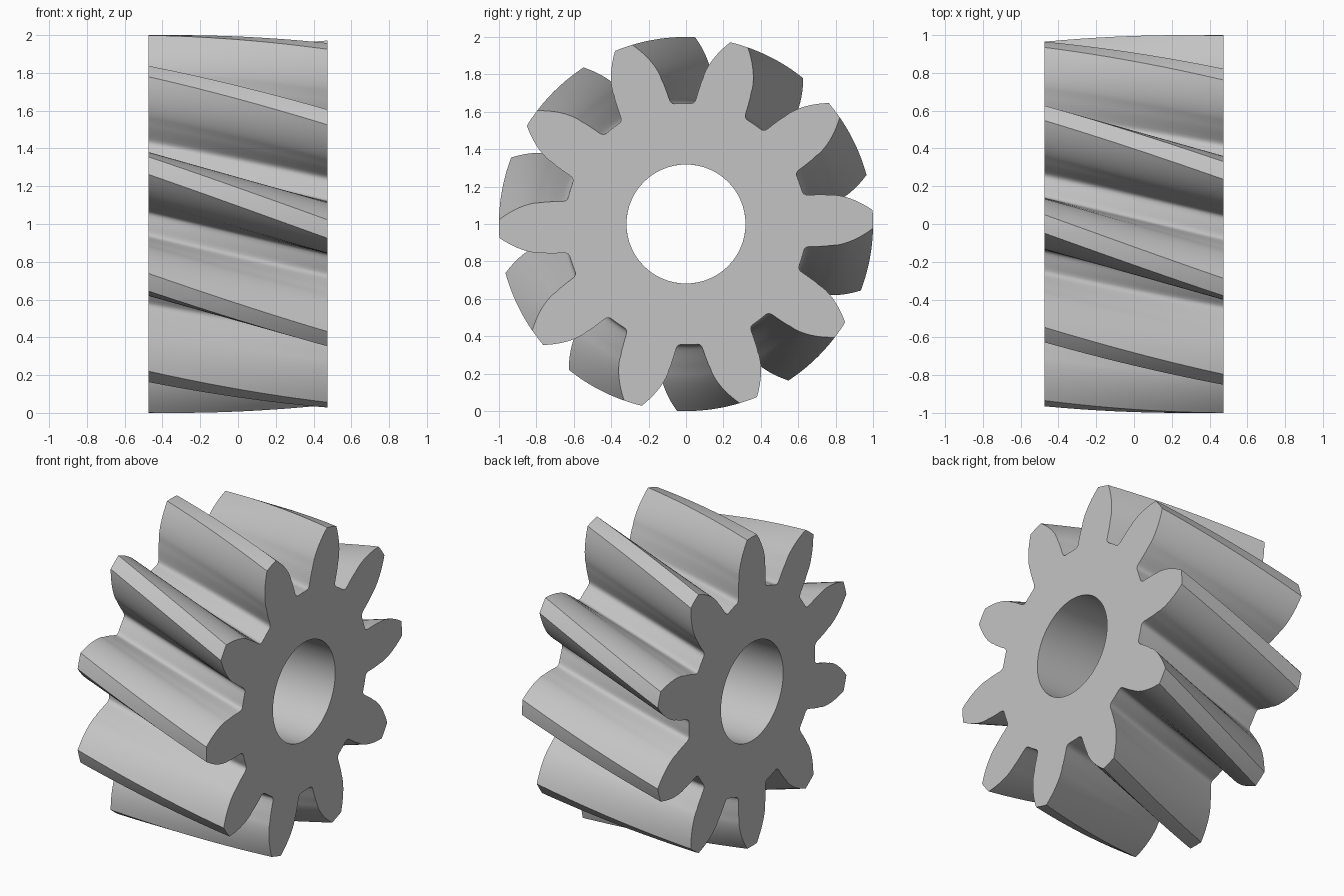
import bpy, bmesh, math

cube = bpy.data.objects.get("Cube")
if cube:
    bpy.data.objects.remove(cube, do_unlink=True)

TEETH = 10
HALF_LENGTH = 0.473
TWIST = math.radians(19.5)
START = math.radians(18)
TIP, PITCH, BORE = 1.0, 0.8333, 0.318
BASE = PITCH * math.cos(math.radians(20))
SLICES = 32


def involute(r):
    a = math.acos(min(1, BASE / r))
    return math.tan(a) - a


def half_angle(r):
    """Half of the tooth's angular thickness on the involute flank."""
    return math.pi / (2 * TEETH) + involute(PITCH) - involute(r)


# Half tooth profile (radius, angle from tooth centre): root fillet, flank, tip
half = [(r, math.radians(a)) for r, a in
        [(0.645, 16.6), (0.645, 15.2), (0.646, 13.8), (0.65, 12.9), (0.66, 12.2),
         (0.675, 11.8), (0.70, 11.4), (0.73, 10.9), (0.76, 10.4)]]
for i in range(11):
    r = BASE + (TIP - BASE) * i / 10
    half.append((r, half_angle(r)))
half.append((TIP, half_angle(TIP) / 2))

tooth = [(0.645, -math.pi / TEETH)] + [(r, -a) for r, a in half]
tooth += [(TIP, 0)] + half[::-1]
profile = [(r, a + 2 * math.pi * k / TEETH) for k in range(TEETH) for r, a in tooth]

# Sweep the toothed rim and the bore along x with a steady twist
bm = bmesh.new()


def ring(points, x, turn):
    return [bm.verts.new((x, r * math.cos(a + turn), 1 + r * math.sin(a + turn)))
            for r, a in points]


def bridge(a, b):
    n = len(a)
    for i in range(n):
        j = (i + 1) % n
        bm.faces.new((a[i], a[j], b[j], b[i]))


outer, inner = [], []
for s in range(SLICES + 1):
    t = s / SLICES
    x = HALF_LENGTH * (2 * t - 1)
    outer.append(ring(profile, x, START + TWIST * t))
    inner.append(ring([(BORE, a) for _, a in profile], x, START + TWIST * t))
for s in range(SLICES):
    bridge(outer[s], outer[s + 1])
    bridge(inner[s], inner[s + 1])
# Flat end faces around the bore
bridge(outer[0], inner[0])
bridge(outer[-1], inner[-1])
bmesh.ops.recalc_face_normals(bm, faces=bm.faces)

mesh = bpy.data.meshes.new("helical_gear")
bm.to_mesh(mesh)
bm.free()
gear = bpy.data.objects.new("helical_gear", mesh)
bpy.context.collection.objects.link(gear)

# Plain grey metal
grey = bpy.data.materials.new("light_grey")
grey.use_nodes = True
colour = (0.55, 0.55, 0.55, 1)
grey.diffuse_color = colour
grey.node_tree.nodes["Principled BSDF"].inputs["Base Color"].default_value = colour
mesh.materials.append(grey)

bpy.ops.object.select_all(action="DESELECT")
gear.select_set(True)
bpy.context.view_layer.objects.active = gear
bpy.ops.object.shade_smooth_by_angle(angle=math.radians(38))
